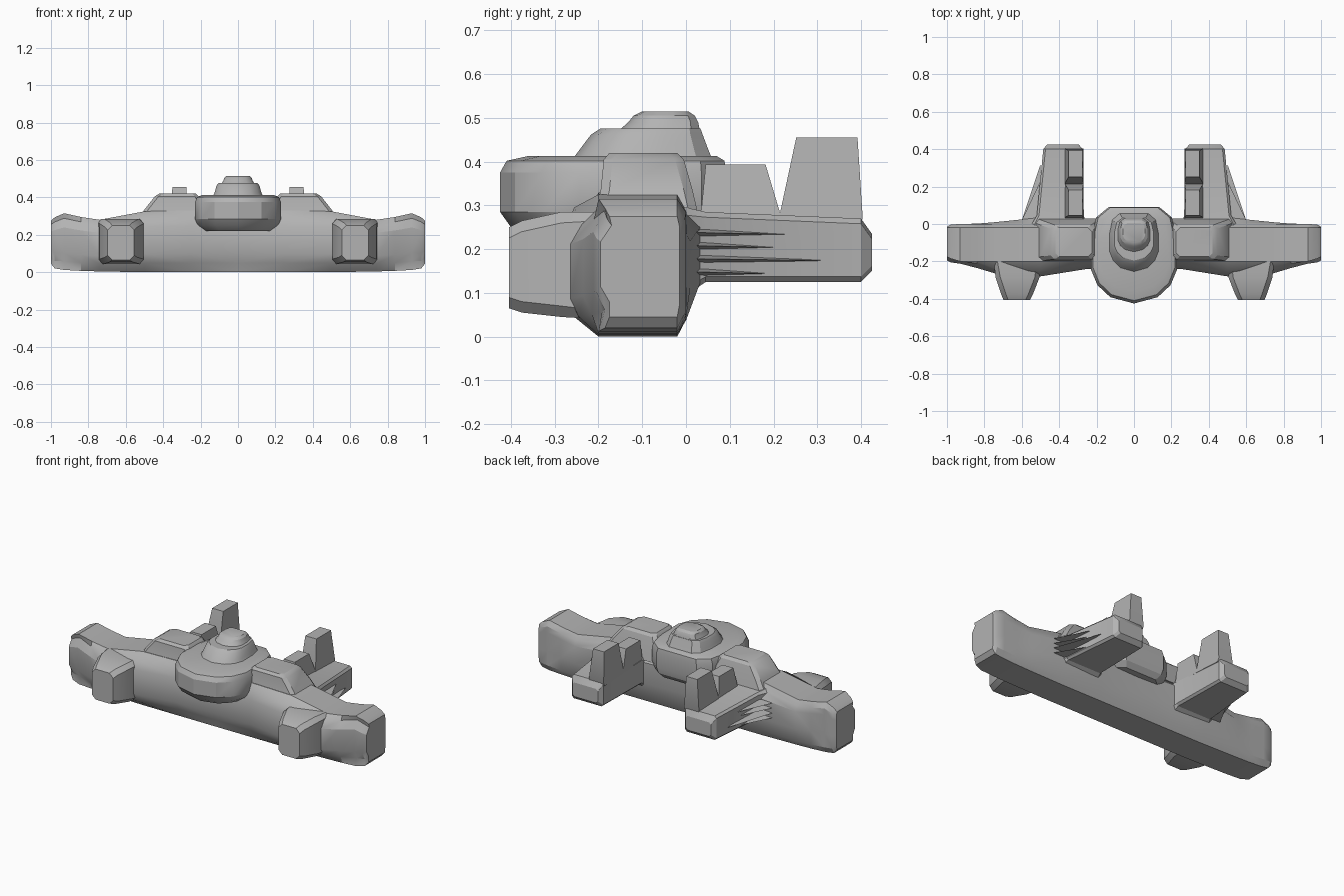
import bpy, bmesh, math
from mathutils import Vector

cube = bpy.data.objects.get("Cube")
if cube:
    bpy.data.objects.remove(cube, do_unlink=True)

# One hull grey for everything
grey = bpy.data.materials.new("hull_grey")
grey.use_nodes = True
grey.diffuse_color = (0.45, 0.45, 0.45, 1)
grey.node_tree.nodes["Principled BSDF"].inputs["Base Color"].default_value = (0.45, 0.45, 0.45, 1)


def finish(bm, name, mirror=False, angle=28):
    bmesh.ops.recalc_face_normals(bm, faces=bm.faces)
    mesh = bpy.data.meshes.new(name)
    bm.to_mesh(mesh)
    bm.free()
    mesh.materials.append(grey)
    obj = bpy.data.objects.new(name, mesh)
    bpy.context.scene.collection.objects.link(obj)
    if mirror:
        mod = obj.modifiers.new("mirror", 'MIRROR')
        mod.use_clip = True
    bpy.ops.object.select_all(action='DESELECT')
    obj.select_set(True)
    bpy.context.view_layer.objects.active = obj
    bpy.ops.object.shade_smooth_by_angle(angle=math.radians(angle))
    return obj


def loft(name, rings, mirror=False, start_cap=True):
    """Skin a list of equal-length point rings."""
    bm = bmesh.new()
    loops = [[bm.verts.new(p) for p in ring] for ring in rings]
    n = len(loops[0])
    for a, b in zip(loops, loops[1:]):
        for i in range(n):
            j = (i + 1) % n
            bm.faces.new((a[i], a[j], b[j], b[i]))
    if start_cap:
        bm.faces.new(loops[0])
    bm.faces.new(loops[-1])
    return finish(bm, name, mirror)


def rect(x0, x1, z0, z1, c, y):
    """Chamfered rectangle in the xz plane at depth y."""
    return [(x0 + c, y, z0), (x1 - c, y, z0), (x1, y, z0 + c), (x1, y, z1 - c),
            (x1 - c, y, z1), (x0 + c, y, z1), (x0, y, z1 - c), (x0, y, z0 + c)]


def hull_ring(x, front, back, low, high):
    """Rounded wing section with a bulging back."""
    h = high - low
    top = -0.2 if front < -0.21 else front + 0.02
    return [Vector((x, y, z)) for y, z in (
        (top, low), (front + 0.02, low + 0.15 * h), (front, low + 0.3 * h),
        (front, low + 0.75 * h), (front + 0.025, low + 0.91 * h), (top, high),
        (-0.02, high), (min(0, back), low + 0.9 * h), (back, low + 0.78 * h),
        (back, low + 0.4 * h), (min(0, back), low + 0.12 * h), (-0.02, low))]


# Wide wing hull, one half mirrored
loft("wing_hull", [hull_ring(*s) for s in (
    (0, -0.235, 0.02, 0, 0.33), (0.25, -0.24, 0.03, 0, 0.33),
    (0.5, -0.28, 0.035, 0, 0.325), (0.74, -0.265, 0.01, 0.004, 0.28),
    (0.84, -0.235, 0.002, 0.007, 0.295), (0.93, -0.212, 0, 0.012, 0.315),
    (0.98, -0.205, -0.003, 0.02, 0.293), (1.0, -0.195, -0.015, 0.045, 0.275))],
    mirror=True, start_cap=False)

# Forward gun pods
loft("gun_pod", [rect(0.5, 0.75, 0.04, 0.285, 0.02, -0.2),
                 rect(0.505, 0.74, 0.045, 0.285, 0.025, -0.285),
                 rect(0.54, 0.71, 0.055, 0.265, 0.025, -0.375),
                 rect(0.555, 0.698, 0.065, 0.25, 0.025, -0.405)], mirror=True)


def plan(x0, x1, y0, y1, c, z):
    return [(x, y, z) for x, y, _ in
            [(px, py, 0) for px, _, py in rect(x0, x1, y0, y1, c, 0)]]


# Raised shoulders beside the cabin
loft("shoulder", [plan(0.16, 0.54, -0.21, 0.03, 0.02, 0.27),
                  plan(0.18, 0.5, -0.195, 0.015, 0.02, 0.335),
                  plan(0.21, 0.445, -0.188, -0.005, 0.02, 0.405),
                  plan(0.225, 0.42, -0.175, -0.02, 0.02, 0.42)], mirror=True)

# Rear engine booms
loft("engine_boom", [rect(0.25, 0.56, 0.08, 0.3, 0.02, -0.02),
                     rect(0.268, 0.52, 0.125, 0.285, 0.012, 0.045),
                     rect(0.275, 0.485, 0.125, 0.27, 0.012, 0.4),
                     rect(0.295, 0.465, 0.15, 0.235, 0.012, 0.425)], mirror=True)

# Small ribs where the booms meet the wing
for k, tip in enumerate((0.2, 0.32, 0.21, 0.23)):
    z = 0.148 + 0.03 * k
    bm = bmesh.new()
    base = [bm.verts.new(p) for p in ((0.49, 0.02, z - 0.012), (0.6, 0.02, z),
                                      (0.49, 0.02, z + 0.012))]
    end = bm.verts.new((0.5, tip, z - 0.004))
    bm.faces.new(base)
    for i in range(3):
        bm.faces.new((base[i], base[(i + 1) % 3], end))
    finish(bm, "boom_rib", mirror=True)


def fin(name, profile):
    """Upright slab with a side profile in yz, slightly narrower on top."""
    low = min(z for _, z in profile)
    rings = []
    for side in (0, 1):
        rings.append([((0.37 - 0.02 * (z > 0.3)) if side else 0.27 + 0.006 * (z > 0.3),
                       y, z) for y, z in profile])
    loft(name, rings, mirror=True)


fin("front_fin", [(0.0, 0.26), (0.035, 0.29), (0.045, 0.393), (0.182, 0.393),
                  (0.215, 0.283), (0.215, 0.26)])
fin("rear_fin", [(0.215, 0.26), (0.215, 0.283), (0.252, 0.455), (0.392, 0.455),
                 (0.404, 0.27), (0.395, 0.25)])

# Stepped cabin: one outline scaled about a drifting centre
HALF = [(0, -1), (0.55, -0.87), (0.85, -0.62), (1, -0.3), (1, 0.3),
        (0.88, 0.78), (0.58, 1)]
OUTLINE = HALF + [(-x, y) for x, y in reversed(HALF[1:])]


def cabin_ring(half_width, front, back, z):
    mid, half = (front + back) / 2, (back - front) / 2
    return [(x * half_width, mid + y * half, z) for x, y in OUTLINE]


loft("cabin", [cabin_ring(*s) for s in (
    (0.18, -0.36, 0.06, 0.22), (0.215, -0.4, 0.085, 0.25),
    (0.23, -0.425, 0.092, 0.285), (0.23, -0.425, 0.092, 0.375),
    (0.218, -0.41, 0.088, 0.402), (0.19, -0.36, 0.07, 0.413))])
loft("cabin_middle", [cabin_ring(*s) for s in (
    (0.135, -0.26, 0.06, 0.405), (0.125, -0.245, 0.052, 0.425),
    (0.115, -0.217, 0.038, 0.462), (0.105, -0.195, 0.033, 0.476))])
loft("cabin_top", [cabin_ring(*s) for s in (
    (0.09, -0.155, 0.032, 0.47), (0.078, -0.132, 0.028, 0.49),
    (0.073, -0.12, 0.02, 0.505), (0.06, -0.1, 0.005, 0.515))])
